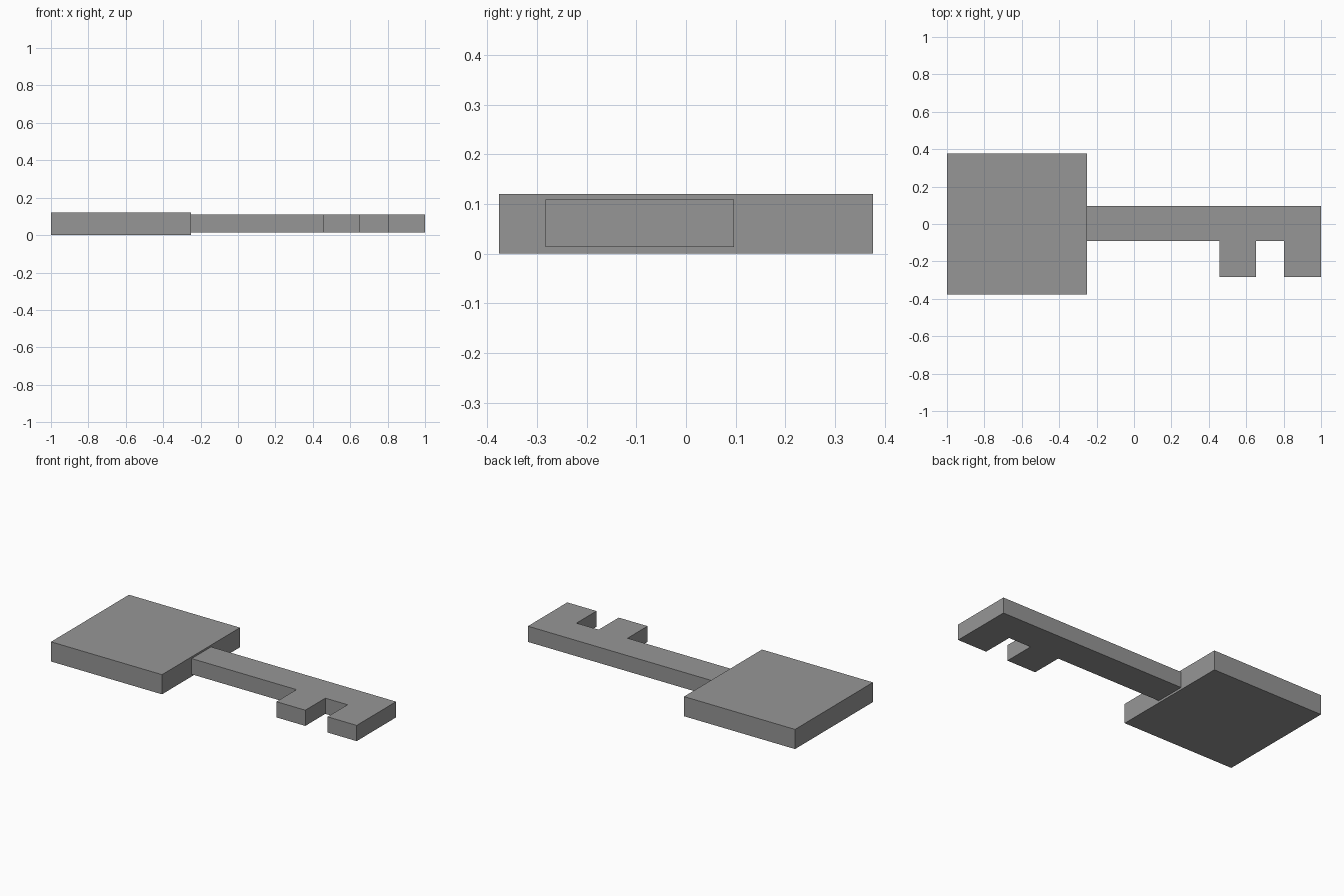
import bpy
import bmesh

cube = bpy.data.objects.get("Cube")
if cube:
    bpy.data.objects.remove(cube, do_unlink=True)

# Plain grey metal
GREY = (0.305, 0.305, 0.305, 1.0)
metal = bpy.data.materials.new("grey_metal")
metal.use_nodes = True
metal.diffuse_color = GREY
metal.node_tree.nodes["Principled BSDF"].inputs["Base Color"].default_value = GREY


def prism(name, outline, bottom, top):
    """Extrude a flat outline upward into a solid part."""
    bm = bmesh.new()
    base = bm.faces.new([bm.verts.new((x, y, bottom)) for x, y in outline])
    result = bmesh.ops.extrude_face_region(bm, geom=[base])
    raised = [v for v in result["geom"] if isinstance(v, bmesh.types.BMVert)]
    bmesh.ops.translate(bm, verts=raised, vec=(0, 0, top - bottom))
    bmesh.ops.recalc_face_normals(bm, faces=bm.faces)
    mesh = bpy.data.meshes.new(name)
    bm.to_mesh(mesh)
    bm.free()
    mesh.materials.append(metal)
    obj = bpy.data.objects.new(name, mesh)
    bpy.context.collection.objects.link(obj)
    return obj


# Square handle
left, right, half = -1.0, -0.25, 0.376
prism("key_handle", [(left, -half), (right, -half), (right, half), (left, half)], 0.0, 0.12)

# Shaft with two teeth along its front edge
tip, back, front, tooth_end = 1.0, 0.097, -0.09, -0.283
outline = [(right, back), (right, front)]
for start, end in ((0.458, 0.653), (0.803, tip)):
    outline += [(start, front), (start, tooth_end), (end, tooth_end)]
    if end < tip:
        outline.append((end, front))
outline.append((tip, back))
prism("key_shaft_and_teeth", outline, 0.013, 0.109)
